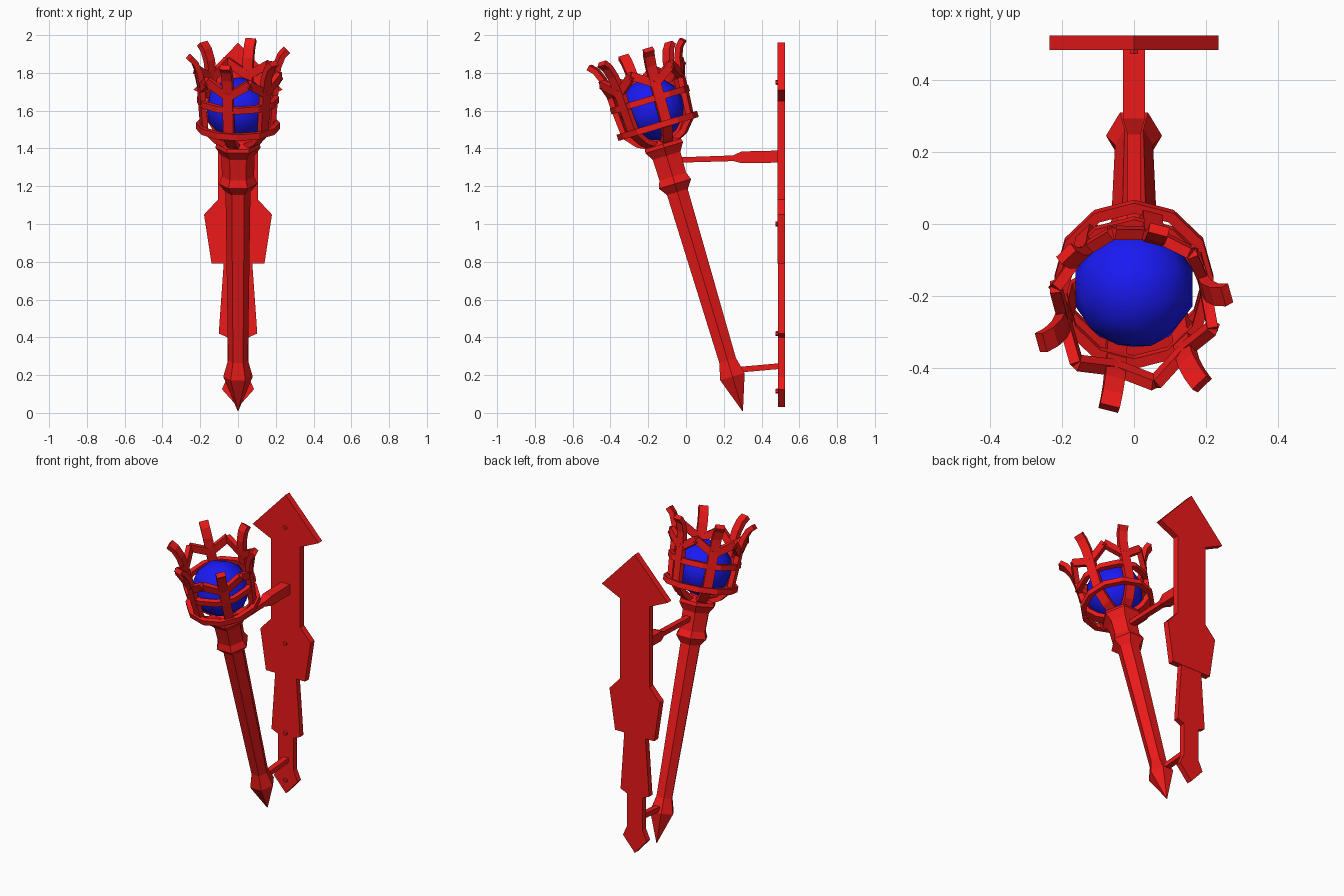
import bpy, bmesh
from math import radians, sin, cos, pi
from mathutils import Vector, Matrix

if "Cube" in bpy.data.objects:
    bpy.data.objects.remove(bpy.data.objects["Cube"])


def material(name, color):
    m = bpy.data.materials.new(name)
    m.diffuse_color = color
    m.use_nodes = True
    m.node_tree.nodes["Principled BSDF"].inputs["Base Color"].default_value = m.diffuse_color
    return m


RED = material("red_metal", (0.85, 0.01, 0.01, 1))
BLUE = material("blue_glow", (0.01, 0.01, 0.9, 1))
# Torch frame: z runs up the leaning shaft from its tip
TORCH = Matrix.Translation((0, 0.30, 0.01)) @ Matrix.Rotation(radians(16.6), 4, 'X')


def finish(bm, name, mat=RED, matrix=None, smooth=False):
    bmesh.ops.recalc_face_normals(bm, faces=bm.faces)
    for f in bm.faces:
        f.smooth = smooth
    me = bpy.data.meshes.new(name)
    bm.to_mesh(me)
    bm.free()
    me.materials.append(mat)
    ob = bpy.data.objects.new(name, me)
    if matrix:
        ob.matrix_world = matrix
    bpy.context.collection.objects.link(ob)
    return ob


def lathe(bm, profile, n, closed=False):
    """Rings of n points from (radius, height); caps unless closed."""
    rings = [[bm.verts.new((r * cos(2 * pi * i / n), r * sin(2 * pi * i / n), z))
              for i in range(n)] for r, z in profile]
    pairs = list(zip(rings, rings[1:]))
    if closed:
        pairs.append((rings[-1], rings[0]))
    for a, b in pairs:
        for i in range(n):
            j = (i + 1) % n
            bm.faces.new((a[i], a[j], b[j], b[i]))
    if not closed:
        bm.faces.new(rings[0])
        bm.faces.new(rings[-1])


def bar(bm, pts, side, widths, thick):
    """Rectangular bar along pts; side is the width direction."""
    pts = [Vector(p) for p in pts]
    side = Vector(side).normalized()
    rings = []
    for i, p in enumerate(pts):
        t = pts[min(i + 1, len(pts) - 1)] - pts[max(i - 1, 0)]
        a = side * widths[i] / 2
        b = t.cross(side).normalized() * thick[i] / 2
        rings.append([bm.verts.new(p + q) for q in (a + b, b - a, -a - b, a - b)])
    for r, s in zip(rings, rings[1:]):
        for i in range(4):
            j = (i + 1) % 4
            bm.faces.new((r[i], r[j], s[j], s[i]))
    bm.faces.new(rings[0])
    bm.faces.new(rings[-1])


def polar(r, ang, s):
    return Vector((r * cos(ang), r * sin(ang), s))


# Hexagonal shaft with spear tip and collar
bm = bmesh.new()
lathe(bm, [(0.002, 0), (0.078, 0.19), (0.053, 0.28), (0.066, 1.21), (0.103, 1.255),
           (0.085, 1.295), (0.088, 1.41), (0.12, 1.455), (0.115, 1.475), (0.06, 1.50)], 6)
finish(bm, "shaft", RED, TORCH)

# Glowing orb
bm = bmesh.new()
bmesh.ops.create_icosphere(bm, subdivisions=2, radius=0.172)
finish(bm, "orb", BLUE, TORCH @ Matrix.Translation((0, 0, 1.67)), True)

# Cage hoops
for name, s, r in (("lower_hoop", 1.575, 0.222), ("upper_hoop", 1.72, 0.217)):
    bm = bmesh.new()
    lathe(bm, [(r, s - 0.017), (r, s + 0.017), (r - 0.03, s + 0.017), (r - 0.03, s - 0.017)],
          12, True)
    finish(bm, name, RED, TORCH)

# Cage ribs flaring into crown prongs, with zigzag braces between them
RIB = [(0.05, 1.47), (0.13, 1.51), (0.185, 1.57), (0.197, 1.72), (0.202, 1.81),
       (0.215, 1.89), (0.238, 1.945), (0.268, 1.975)]
ribs, braces = bmesh.new(), bmesh.new()
for k in range(6):
    a = radians(15 + 60 * k)
    bar(ribs, [polar(r, a, s) for r, s in RIB], (-sin(a), cos(a), 0), [0.056] * 8, [0.03] * 8)
    for d in (-1, 1):
        p = polar(0.202, a, 1.795)
        q = polar(0.228, a + d * radians(31), 1.87)
        out = polar(1, a + d * radians(15), 0)
        bar(braces, [p, q], (q - p).cross(out), [0.045] * 2, [0.03] * 2)
finish(ribs, "cage_ribs", RED, TORCH)
finish(braces, "crown_braces", RED, TORCH)


# Wall plates with bevelled rims
def plate(name, half, y0, y1, inset):
    bm = bmesh.new()
    outline = half + [(-x, z) for x, z in reversed(half) if x > 0]
    back = [bm.verts.new((x, y1, z)) for x, z in outline]
    face = bm.faces.new(back)
    bmesh.ops.inset_region(bm, faces=[face], thickness=inset, use_even_offset=True,
                           use_boundary=True)
    for v in face.verts:
        v.co.y = y0
    bm.faces.new(back)
    finish(bm, name)


plate("upper_wall_plate", [(0, 1.96), (0.235, 1.71), (0.105, 1.65), (0.105, 1.13),
                           (0.18, 1.05), (0.14, 0.79)], 0.485, 0.525, 0.022)
plate("lower_wall_plate", [(0.075, 0.80), (0.102, 0.42), (0.056, 0.40), (0.056, 0.19),
                           (0.085, 0.125), (0, 0.03)], 0.488, 0.523, 0.013)

# Support arms between plate and shaft
bm = bmesh.new()
bar(bm, [(0, -0.06, 1.338), (0, 0.25, 1.348), (0, 0.295, 1.353), (0, 0.50, 1.357)],
    (1, 0, 0), [0.036, 0.036, 0.062, 0.062], [0.028, 0.03, 0.062, 0.064])
finish(bm, "upper_arm")
bm = bmesh.new()
bar(bm, [(0, 0.24, 0.225), (0, 0.50, 0.248)], (1, 0, 0), [0.036] * 2, [0.03] * 2)
finish(bm, "lower_arm")

# Rivets on the plates
bm = bmesh.new()
for z in (1.75, 1.0, 0.42, 0.115):
    bmesh.ops.create_cone(bm, cap_ends=True, segments=6, radius1=0.016, radius2=0.012, depth=0.03,
                          matrix=Matrix.Translation((0, 0.489, z)) @ Matrix.Rotation(pi / 2, 4, 'X'))
finish(bm, "rivets")
